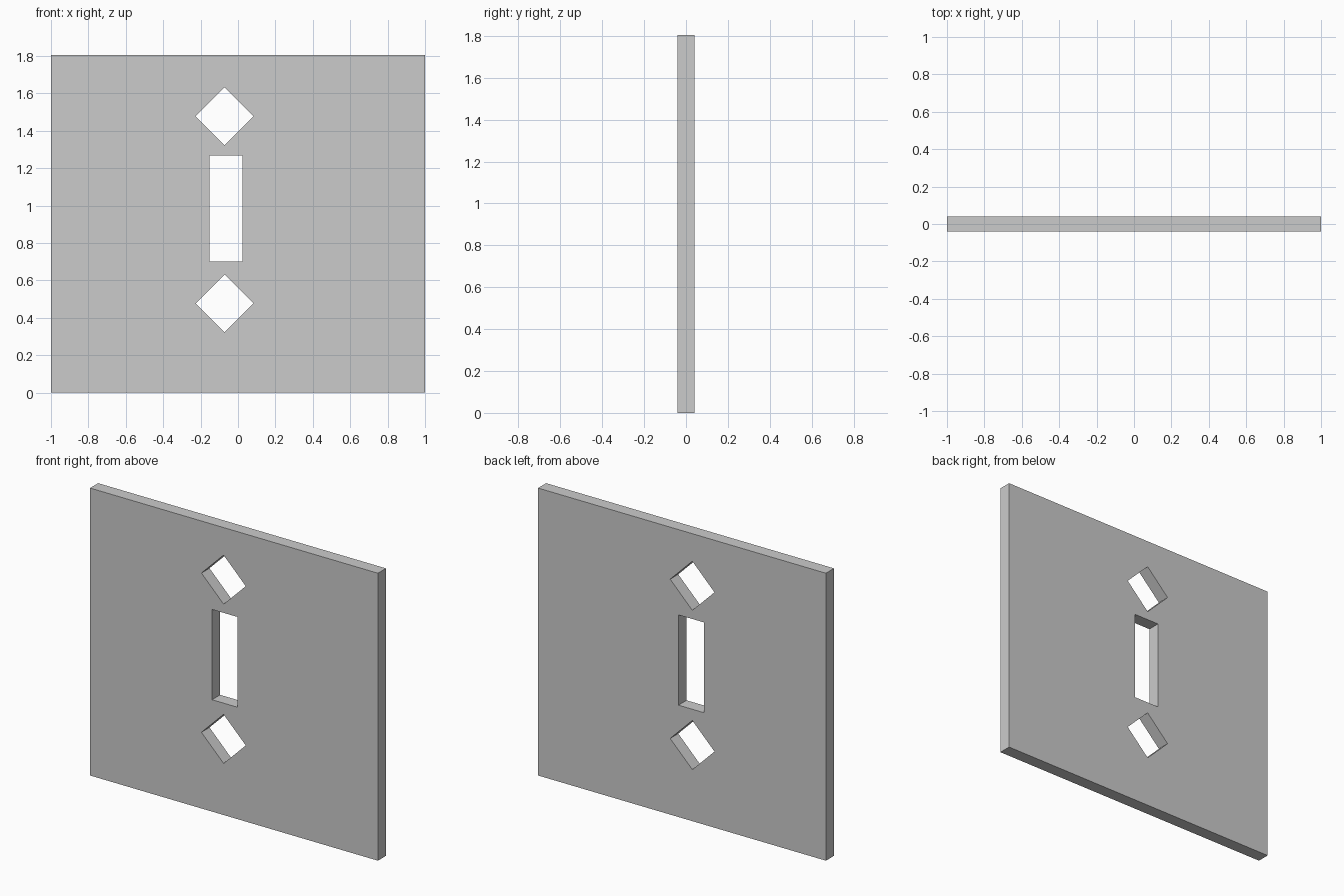
import bpy
import math

if "Cube" in bpy.data.objects:
    bpy.data.objects.remove(bpy.data.objects["Cube"])

THICK = 0.08
HEIGHT = 1.805


def box(name, size, centre, tilt=0.0):
    bpy.ops.mesh.primitive_cube_add(size=1, location=centre, rotation=(0, tilt, 0))
    obj = bpy.context.object
    obj.name = name
    obj.scale = size
    bpy.ops.object.transform_apply(location=False, rotation=True, scale=True)
    return obj


# Flat upright panel
panel = box("panel", (2, THICK, HEIGHT), (0, 0, HEIGHT / 2))

# Openings: two diamonds above and below an upright slot
side = 0.154 * math.sqrt(2)
cutters = [
    box("upper_diamond_cutter", (side, 0.4, side), (-0.072, 0, 1.478), math.pi / 4),
    box("lower_diamond_cutter", (side, 0.4, side), (-0.072, 0, 0.478), math.pi / 4),
    box("slot_cutter", (0.176, 0.4, 0.567), (-0.064, 0, 0.986)),
]

# Cut the openings, then discard the cutters
bpy.context.view_layer.objects.active = panel
for cutter in cutters:
    cutter.hide_render = True
    mod = panel.modifiers.new(cutter.name, 'BOOLEAN')
    mod.operation = 'DIFFERENCE'
    mod.solver = 'EXACT'
    mod.object = cutter
    bpy.ops.object.modifier_apply(modifier=mod.name)
    bpy.data.objects.remove(cutter)
